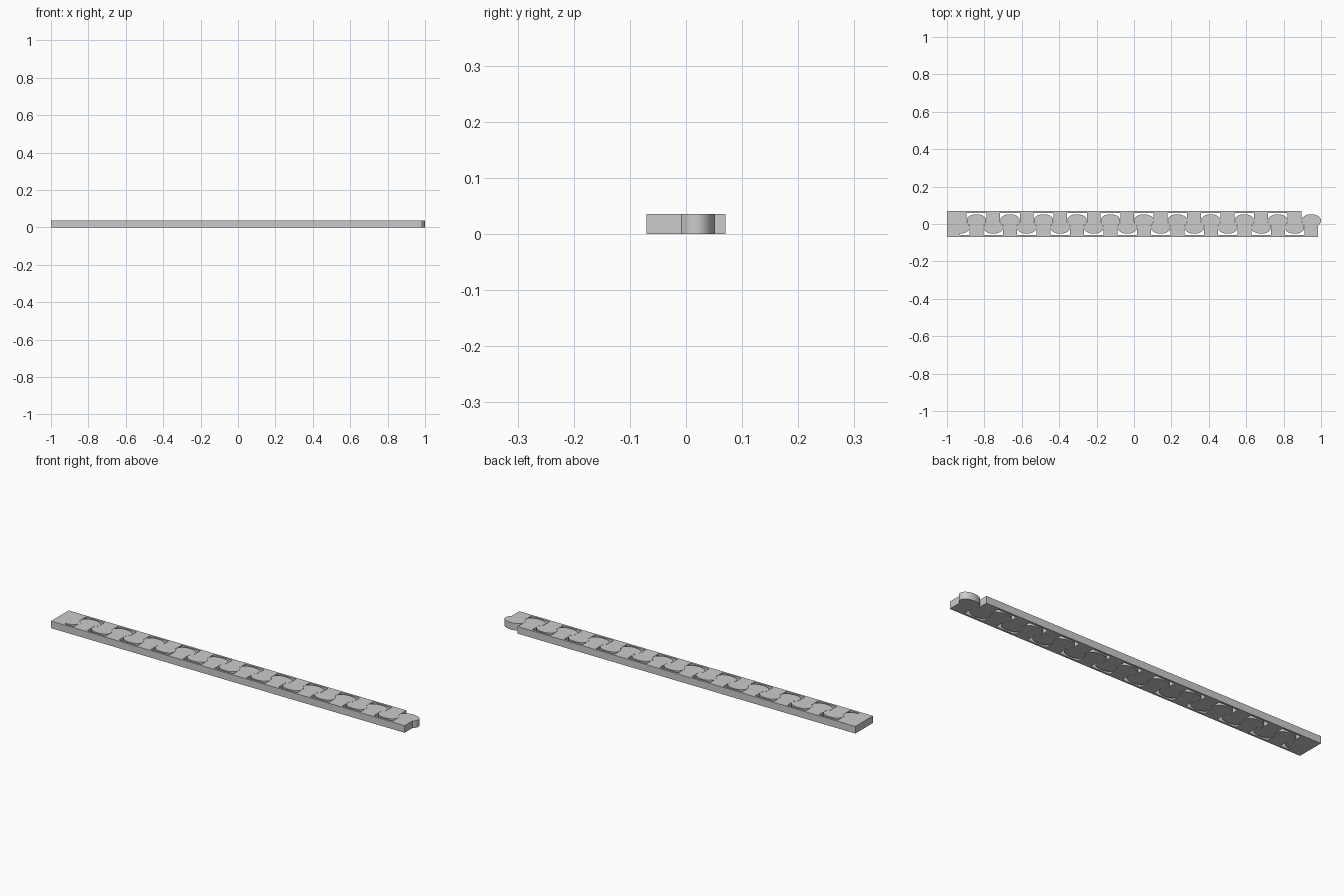
import bpy, bmesh, math

if "Cube" in bpy.data.objects:
    bpy.data.objects.remove(bpy.data.objects["Cube"])

H = 0.036                 # thickness
PITCH = 0.179             # tooth spacing
EDGE, SPINE = 0.0705, 0.06
NECK, HEAD = 0.037, 0.052  # half widths
CY, TOP, LOW = 0.020, 0.032, 0.040
SPLIT = 0.948 - 10.5 * PITCH  # where the end block meets the lower strip
START = math.acos(NECK / HEAD)


def tooth(cx, half=False):
    """Mushroom tooth outline, right to left, growing towards +y."""
    pts = [(cx + NECK, -SPINE)]
    n = 24
    for i in range(n + 1):
        a = -START + (math.pi + 2 * START) * i / n
        if half and a > math.pi / 2 + 0.01:
            break
        s = math.sin(a)
        pts.append((cx + HEAD * math.cos(a), CY + (TOP if s > 0 else LOW) * s))
    if half:
        return pts
    return pts + [(cx - NECK, -SPINE)]


def extrude(name, pts):
    bm = bmesh.new()
    face = bm.faces.new([bm.verts.new((x, y, 0)) for x, y in pts])
    res = bmesh.ops.extrude_face_region(bm, geom=[face])
    verts = [v for v in res["geom"] if isinstance(v, bmesh.types.BMVert)]
    bmesh.ops.translate(bm, verts=verts, vec=(0, 0, H))
    bmesh.ops.recalc_face_normals(bm, faces=bm.faces)
    me = bpy.data.meshes.new(name)
    bm.to_mesh(me)
    bm.free()
    ob = bpy.data.objects.new(name, me)
    bpy.context.collection.objects.link(ob)
    ob.select_set(True)
    bpy.context.view_layer.objects.active = ob


# Lower strip: spine with eleven teeth pointing back
last = 0.948
pts = [(SPLIT, -EDGE), (last + NECK, -EDGE)]
for k in range(11):
    pts += tooth(last - k * PITCH)
pts.append((SPLIT, -SPINE))
extrude("lower_strip", pts)

# Upper strip: mirrored teeth, half a pitch over, ending in the solid block
last -= PITCH / 2
pts = [(-1, -EDGE), (last + NECK, -EDGE)]
for k in range(10):
    pts += tooth(last - k * PITCH)
pts += tooth(SPLIT, half=True)
pts += [(SPLIT, EDGE), (-1, EDGE)]
extrude("upper_strip", [(x, -y) for x, y in pts])

bpy.ops.object.shade_smooth_by_angle(angle=math.radians(30))
